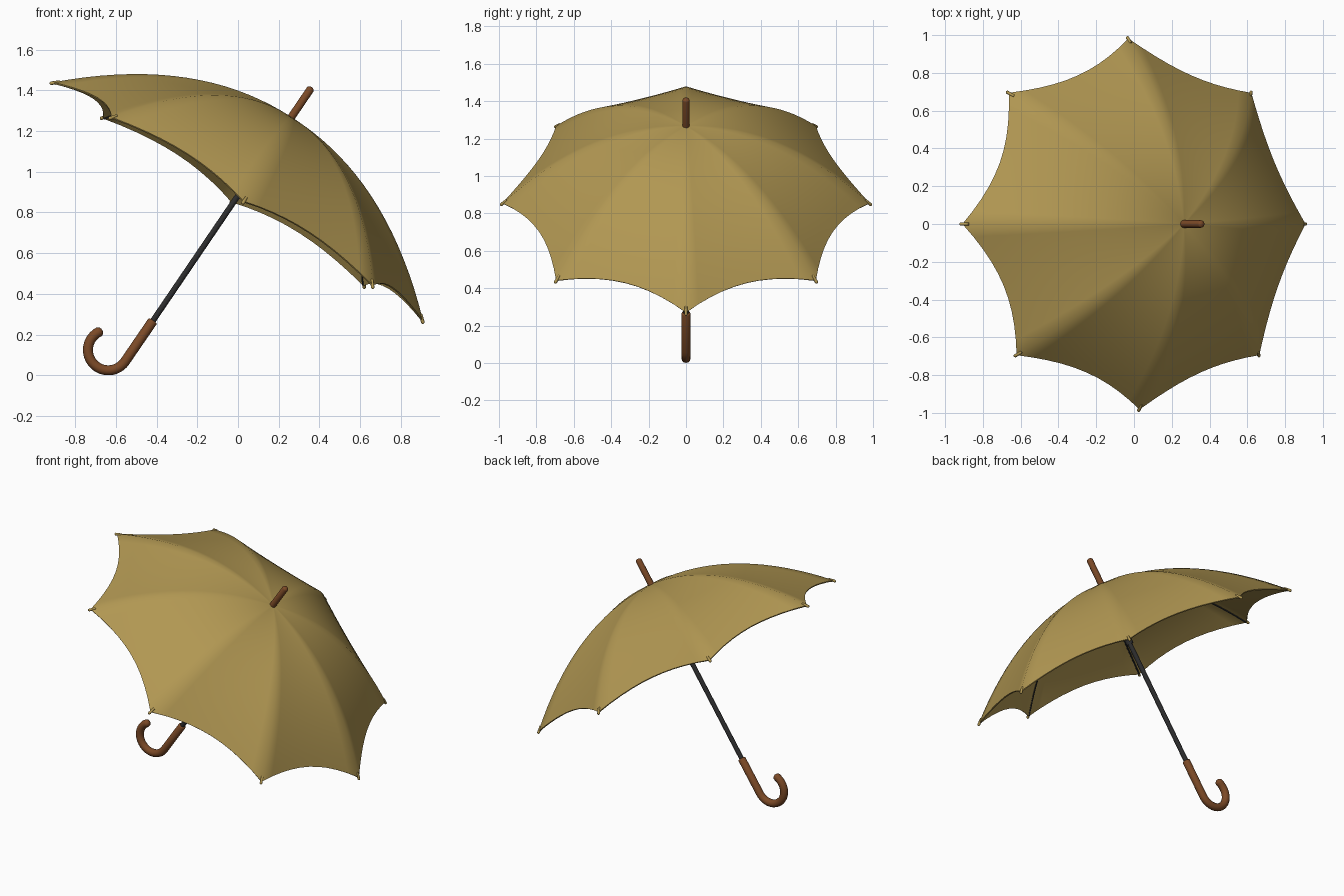
import bpy, bmesh, math
from mathutils import Vector

if "Cube" in bpy.data.objects:
    bpy.data.objects.remove(bpy.data.objects["Cube"])


def material(name, rgb):
    m = bpy.data.materials.new(name)
    m.diffuse_color = (*rgb, 1)
    m.use_nodes = True
    m.node_tree.nodes["Principled BSDF"].inputs["Base Color"].default_value = m.diffuse_color
    return m


GOLD = material("ochre_cloth", (0.44, 0.31, 0.085))
WOOD = material("brown_wood", (0.20, 0.068, 0.020))
STEEL = material("dark_metal", (0.027, 0.027, 0.028))

# Tilted canopy frame: rim centre, across direction, up direction
CENTRE = Vector((0, 0, 0.855))
U = Vector((0.841, 0, -0.541))
V = Vector((0.541, 0, 0.841))
RX, RY, HEIGHT, SIDES = 1.08, 0.982, 0.49, 8


def place(u, y, v):
    p = CENTRE + U * u + V * v
    return Vector((p.x - 0.03 * y, y, p.z))


def rib_point(k, t, drop=0.0):
    a = k * math.tau / SIDES
    return place(RX * t * math.cos(a), RY * t * math.sin(a),
                 HEIGHT * (1 - t ** 2.08) - drop)


def shade(ob, degrees):
    bpy.ops.object.select_all(action='DESELECT')
    ob.select_set(True)
    bpy.context.view_layer.objects.active = ob
    bpy.ops.object.shade_smooth_by_angle(angle=math.radians(degrees))


def tubes(name, paths, depth, mat, sides=3):
    """Round rods along paths of (point, radius factor)."""
    cu = bpy.data.curves.new(name, 'CURVE')
    cu.dimensions = '3D'
    cu.bevel_depth = depth
    cu.bevel_resolution = sides
    cu.use_fill_caps = True
    for path in paths:
        sp = cu.splines.new('POLY')
        sp.points.add(len(path) - 1)
        for q, (p, r) in zip(sp.points, path):
            q.co = (*p, 1)
            q.radius = r
    ob = bpy.data.objects.new(name, cu)
    bpy.context.collection.objects.link(ob)
    bpy.ops.object.select_all(action='DESELECT')
    ob.select_set(True)
    bpy.context.view_layer.objects.active = ob
    bpy.ops.object.convert(target='MESH')
    ob = bpy.context.view_layer.objects.active
    ob.name = name
    ob.data.materials.clear()
    ob.data.materials.append(mat)
    shade(ob, 50)
    return ob


def rounded(end, direction, r):
    """Extra path points that round off a rod end."""
    return [(end + direction * r * math.sin(a), max(math.cos(a), 0.05))
            for a in (0.4, 0.8, 1.2, 1.5)]


# Canopy: eight taut panels between curved ribs with a scalloped rim
RINGS, SEG = 18, 10
bm = bmesh.new()
apex = bm.verts.new(rib_point(0, 0))
rings = []
for i in range(1, RINGS + 1):
    ring = []
    for j in range(SIDES * SEG):
        k, s = divmod(j, SEG)
        s /= SEG
        bow = 4 * s * (1 - s)
        t = i / RINGS
        t *= 1 - 0.062 * bow * t * t
        p = rib_point(k, t).lerp(rib_point(k + 1, t), s)
        ring.append(bm.verts.new(p - V * 0.012 * bow * t))
    rings.append(ring)
n = SIDES * SEG
for j in range(n):
    bm.faces.new((apex, rings[0][j], rings[0][(j + 1) % n]))
    for a, b in zip(rings, rings[1:]):
        bm.faces.new((a[j], b[j], b[(j + 1) % n], a[(j + 1) % n]))
me = bpy.data.meshes.new("canopy")
bm.to_mesh(me)
bm.free()
canopy = bpy.data.objects.new("canopy", me)
bpy.context.collection.objects.link(canopy)
me.materials.append(GOLD)
mod = canopy.modifiers.new("cloth_thickness", 'SOLIDIFY')
mod.thickness = 0.008
mod.offset = -1
bpy.context.view_layer.objects.active = canopy
bpy.ops.object.modifier_apply(modifier=mod.name)
shade(canopy, 40)

# Ribs under the cloth
tubes("ribs", [[(rib_point(k, 0.03 + 0.96 * i / 14, 0.012), 1) for i in range(15)]
               for k in range(SIDES)], 0.006, STEEL, 1)

# Rib end caps
caps = []
for k in range(SIDES):
    a, b = rib_point(k, 0.975, 0.004), rib_point(k, 1.004, 0.004)
    d = (b - a).normalized()
    caps.append([(a, 0.8), (b, 1)] + rounded(b, d, 0.009))
tubes("rib_tips", caps, 0.009, GOLD, 2)

# Shaft from handle to apex
top = Vector((0.262, 0, 1.268))
grip = Vector((-0.42, 0, 0.265))
axis = (top - grip).normalized()
tubes("shaft", [[(grip - axis * 0.03, 1), (top, 1)]], 0.015, STEEL)

# Sliding runner and stretchers
slide = top - axis * 0.36
tubes("runner", [[(slide - axis * 0.05, 1), (slide + axis * 0.03, 1)]], 0.023, STEEL)
tubes("stretchers", [[(slide, 1), (rib_point(k, 0.5, 0.014), 1)]
                     for k in range(SIDES)], 0.005, STEEL, 1)

# Wooden spike above the cloth
spike_end = top + axis * 0.165
tubes("ferrule", [[(top - axis * 0.02, 1), (spike_end, 1)]
                  + rounded(spike_end, axis, 0.013)], 0.02, WOOD)

# Hooked handle
R = 0.1
hub = Vector((-0.637, 0, 0.125))
start = -math.atan2(axis.x, axis.z)
stop = math.radians(-242)
arc = []
for i in range(25):
    a = start + (stop - start) * i / 24
    arc.append((hub + Vector((math.cos(a), 0, math.sin(a))) * R, 1))
end_dir = (arc[-1][0] - arc[-2][0]).normalized()
lead = list(reversed(rounded(grip, axis, 0.008)[:2]))
tubes("handle", [lead + [(grip, 1)] + arc + rounded(arc[-1][0], end_dir, 0.02)],
      0.0245, WOOD, 4)
